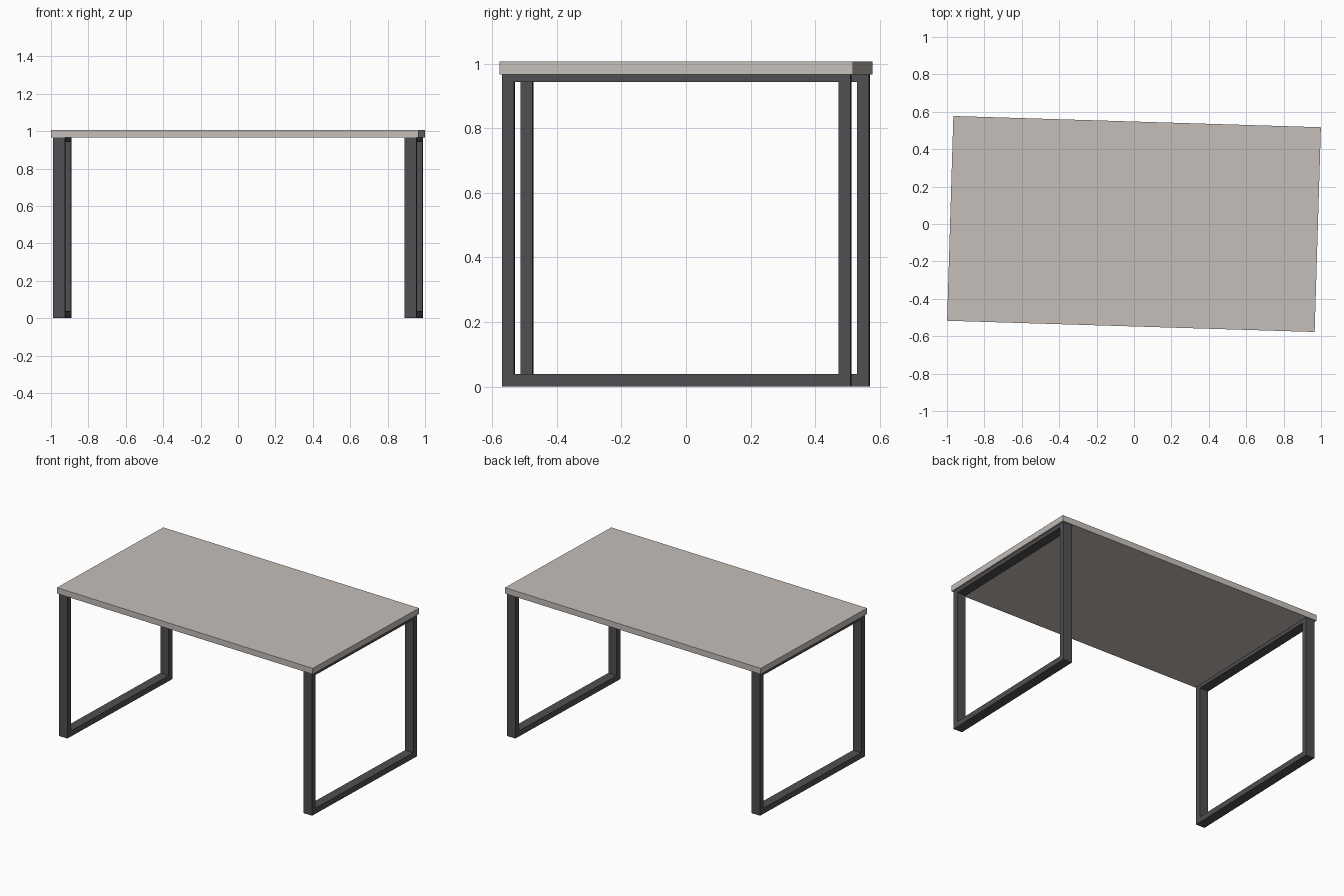
import bpy, bmesh, math

if "Cube" in bpy.data.objects:
    bpy.data.objects.remove(bpy.data.objects["Cube"])

TURN = math.radians(-1.75)   # the whole table is turned slightly


def material(name, rgb):
    m = bpy.data.materials.new(name)
    m.diffuse_color = (*rgb, 1)
    m.use_nodes = True
    m.node_tree.nodes["Principled BSDF"].inputs["Base Color"].default_value = m.diffuse_color
    return m


def add_object(name, bm, mat):
    bmesh.ops.recalc_face_normals(bm, faces=bm.faces)
    me = bpy.data.meshes.new(name)
    bm.to_mesh(me)
    bm.free()
    me.materials.append(mat)
    ob = bpy.data.objects.new(name, me)
    ob.rotation_euler.z = TURN
    bpy.context.collection.objects.link(ob)
    return ob


top_mat = material("warm grey top", (0.56, 0.52, 0.485))
metal = material("dark grey metal", (0.078, 0.078, 0.086))

# Table top slab
bm = bmesh.new()
bmesh.ops.create_cube(bm, size=1)
for v in bm.verts:
    v.co.x *= 1.966
    v.co.y *= 1.095
    v.co.z = v.co.z * 0.04 + 0.987
add_object("table_top", bm, top_mat)


# Closed rectangular leg frame: flat ring extruded along x
def leg_frame(name, x0, x1):
    bm = bmesh.new()

    def rect(hy, z0, z1):
        return [bm.verts.new((x0, y, z)) for y, z in
                ((-hy, z0), (hy, z0), (hy, z1), (-hy, z1))]

    outer = rect(0.54, 0, 0.967)
    inner = rect(0.503, 0.038, 0.943)
    ring = [bm.faces.new((outer[i], outer[(i + 1) % 4],
                          inner[(i + 1) % 4], inner[i])) for i in range(4)]
    ext = bmesh.ops.extrude_face_region(bm, geom=ring, use_keep_orig=True)
    for g in ext["geom"]:
        if isinstance(g, bmesh.types.BMVert):
            g.co.x = x1
    add_object(name, bm, metal)


leg_frame("left_leg_frame", -0.972, -0.908)
leg_frame("right_leg_frame", 0.908, 0.972)
